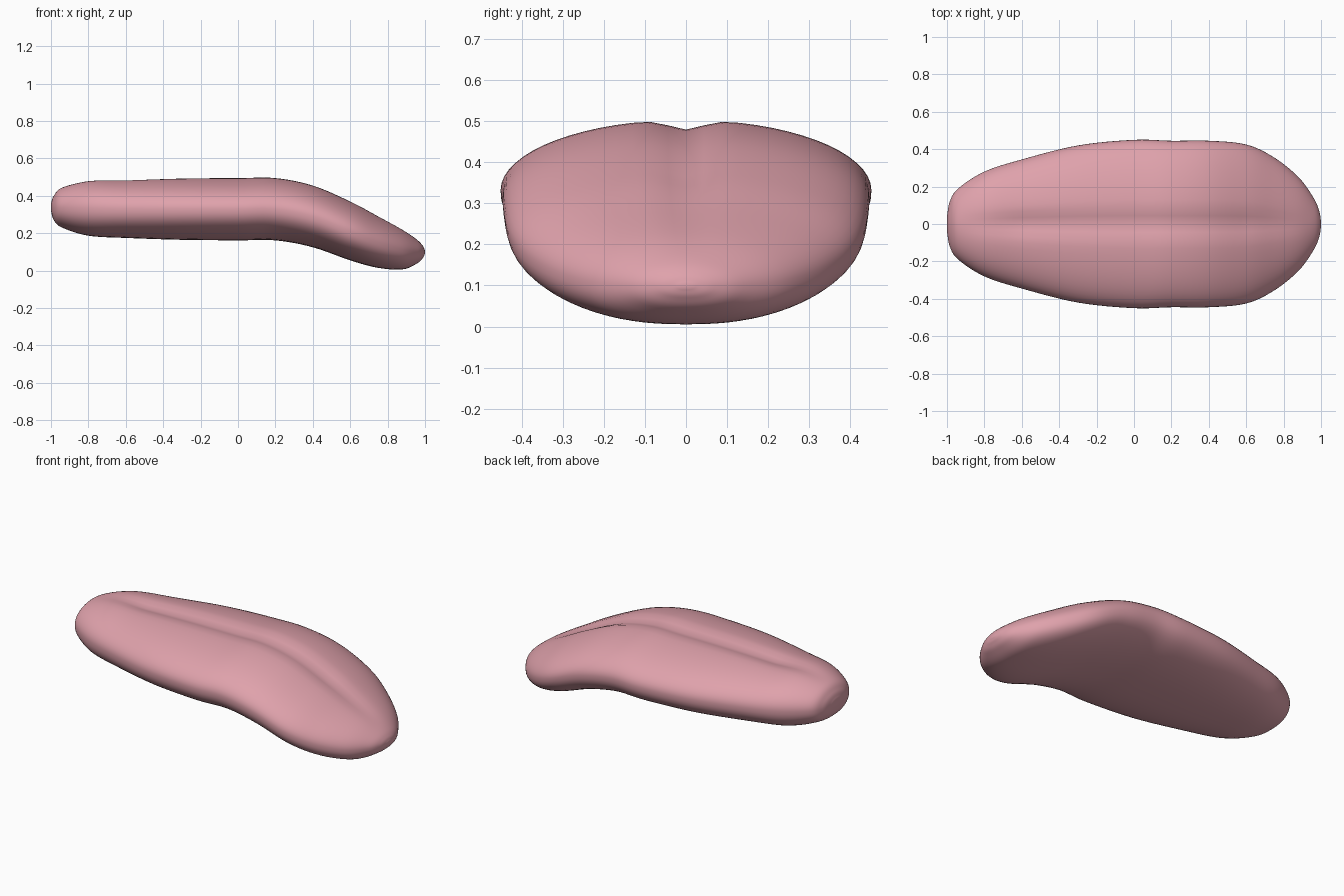
import bpy, bmesh
from math import sin, cos, pi, exp
from mathutils import Vector

cube = bpy.data.objects.get("Cube")
if cube:
    bpy.data.objects.remove(cube, do_unlink=True)

pink = bpy.data.materials.new("soft pink")
pink.use_nodes = True
colour = (0.74, 0.36, 0.41, 1)
pink.diffuse_color = colour
pink.node_tree.nodes["Principled BSDF"].inputs["Base Color"].default_value = colour

# Stations along the body: x, half width, top height, bottom height
stations = [Vector(s) for s in (
    (-1, .04, .36, .32), (-.985, .12, .40, .27), (-.94, .19, .445, .23),
    (-.8, .28, .485, .187), (-.6, .345, .49, .175), (-.3, .42, .498, .165),
    (0, .45, .5, .162), (.2, .445, .5, .162), (.4, .445, .46, .125),
    (.6, .425, .375, .055), (.75, .355, .295, .015), (.88, .25, .222, .007),
    (.96, .14, .163, .04), (.99, .07, .13, .07), (1, .015, .105, .093))]
STEPS, SIDES = 6, 64


def spline(a, b, c, d, t):
    return 0.5 * (2 * b + (c - a) * t + (2 * a - 5 * b + 4 * c - d) * t * t
                  + (3 * b - a - 3 * c + d) * t ** 3)


def signed_power(v, p):
    return (abs(v) ** p) * (1 if v >= 0 else -1)


def section(bm, station):
    """One rounded cross-section with a shallow groove along its top."""
    x, width, top, bottom = station
    middle, half = (top + bottom) / 2, (top - bottom) / 2
    fade = min(1, max(0, (0.95 - abs(x)) / 0.35))
    ring = []
    for i in range(SIDES):
        a = 2 * pi * i / SIDES
        upper = sin(a) >= 0
        y = width * signed_power(cos(a), 1 if upper else 0.85)
        z = middle + half * signed_power(sin(a), 1 if upper else 0.85)
        if upper:
            z -= 0.024 * fade * exp(-(y / 0.055) ** 2)
        ring.append(bm.verts.new((x, y, z)))
    return ring


# Tongue body, lofted through the smoothed stations
bm = bmesh.new()
ends = [2 * stations[0] - stations[1]] + stations + [2 * stations[-1] - stations[-2]]
rings = [section(bm, spline(*ends[i:i + 4], k / STEPS))
         for i in range(len(stations) - 1) for k in range(STEPS)]
rings.append(section(bm, stations[-1]))
for r, s in zip(rings, rings[1:]):
    for i in range(SIDES):
        j = (i + 1) % SIDES
        bm.faces.new((r[i], r[j], s[j], s[i]))
bm.faces.new(rings[0])
bm.faces.new(rings[-1])
bmesh.ops.recalc_face_normals(bm, faces=bm.faces)
for f in bm.faces:
    f.smooth = True

mesh = bpy.data.meshes.new("tongue")
bm.to_mesh(mesh)
bm.free()
mesh.materials.append(pink)
tongue = bpy.data.objects.new("tongue", mesh)
bpy.context.collection.objects.link(tongue)
